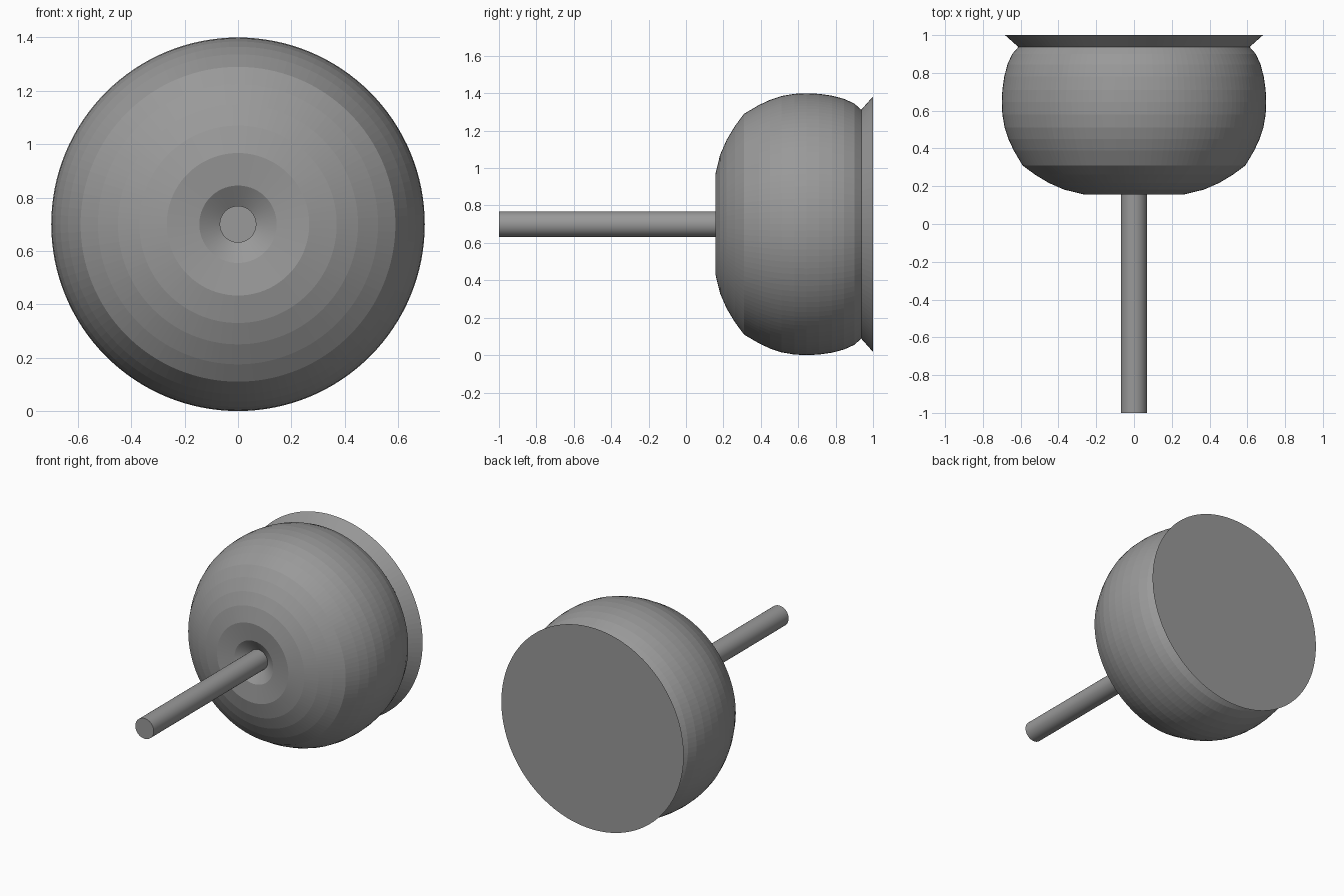
import bpy, bmesh, math

if "Cube" in bpy.data.objects:
    bpy.data.objects.remove(bpy.data.objects["Cube"])

AXIS_Z = 0.70

grey = bpy.data.materials.new("dark_grey")
grey.diffuse_color = (0.32, 0.32, 0.32, 1)
grey.use_nodes = True
grey.node_tree.nodes["Principled BSDF"].inputs["Base Color"].default_value = grey.diffuse_color


def lathe(name, profile, segments):
    """Revolve (radius, y) points around the horizontal y axis, capping both ends."""
    bm = bmesh.new()
    rings = []
    for r, y in profile:
        ring = []
        for i in range(segments):
            a = 2 * math.pi * i / segments
            ring.append(bm.verts.new((r * math.cos(a), y, AXIS_Z + r * math.sin(a))))
        rings.append(ring)
    for lower, upper in zip(rings, rings[1:]):
        for i in range(segments):
            j = (i + 1) % segments
            bm.faces.new((lower[i], lower[j], upper[j], upper[i]))
    bm.faces.new(rings[0])
    bm.faces.new(rings[-1])
    bmesh.ops.recalc_face_normals(bm, faces=bm.faces)
    mesh = bpy.data.meshes.new(name)
    bm.to_mesh(mesh)
    bm.free()
    mesh.materials.append(grey)
    obj = bpy.data.objects.new(name, mesh)
    bpy.context.collection.objects.link(obj)
    return obj


# Rounded knob: dimple around the stem, bulging body, narrow neck, flared flat back
lathe("knob_body", [
    (0.067, 0.22), (0.145, 0.17), (0.267, 0.157), (0.37, 0.182), (0.45, 0.217),
    (0.525, 0.262), (0.59, 0.31), (0.637, 0.39), (0.665, 0.45), (0.685, 0.51),
    (0.697, 0.58), (0.70, 0.645), (0.697, 0.71), (0.687, 0.78), (0.67, 0.845),
    (0.645, 0.90), (0.612, 0.937), (0.683, 1.0),
], 128)

# Straight round stem reaching into the dimple
stem = lathe("stem", [(0.069, -1.0), (0.069, 0.24)], 32)
bpy.context.view_layer.objects.active = stem
stem.select_set(True)
bpy.ops.object.shade_smooth_by_angle()
